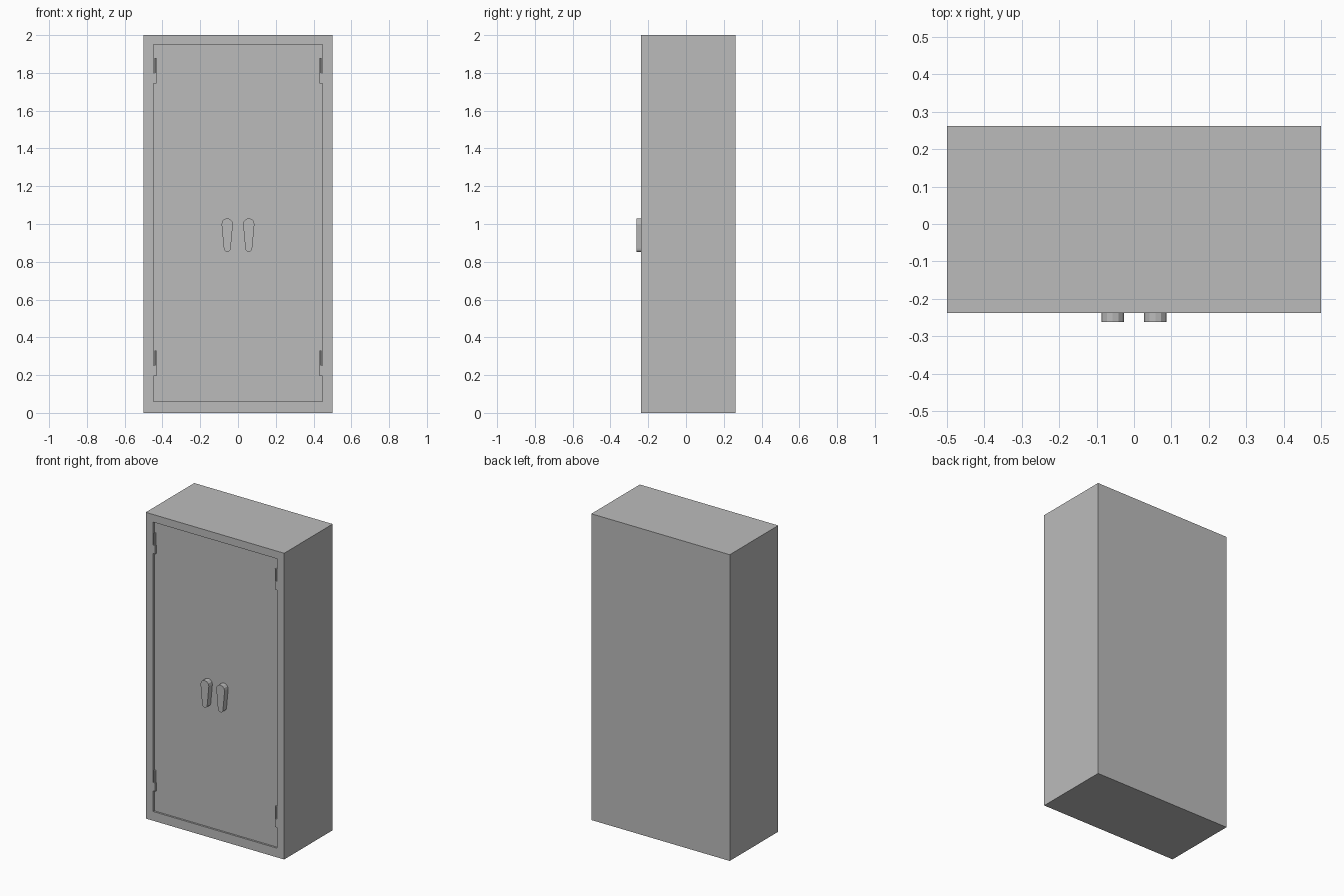
import bpy, bmesh, math
from mathutils import Vector

cube = bpy.data.objects.get("Cube")
if cube:
    bpy.data.objects.remove(cube, do_unlink=True)

GREY = (0.5, 0.5, 0.5, 1.0)
steel = bpy.data.materials.new("grey_steel")
steel.use_nodes = True
steel.diffuse_color = GREY
steel.node_tree.nodes["Principled BSDF"].inputs["Base Color"].default_value = GREY

FRONT, BACK = -0.2375, 0.2625
RECESS = 0.012
DOOR_X, DOOR_LOW, DOOR_HIGH = 0.447, 0.06, 1.95


def finish(name, bm):
    bmesh.ops.recalc_face_normals(bm, faces=bm.faces)
    mesh = bpy.data.meshes.new(name)
    bm.to_mesh(mesh)
    bm.free()
    mesh.materials.append(steel)
    obj = bpy.data.objects.new(name, mesh)
    bpy.context.collection.objects.link(obj)
    return obj


def box(name, low, high):
    bm = bmesh.new()
    bmesh.ops.create_cube(bm, size=1)
    low, high = Vector(low), Vector(high)
    for v in bm.verts:
        v.co = (low + high) / 2 + v.co * (high - low)
    return finish(name, bm)


def prism(name, outline, y0, y1):
    """Extrude an x-z outline along y."""
    bm = bmesh.new()
    face = bm.faces.new([bm.verts.new((x, y0, z)) for x, z in outline])
    out = bmesh.ops.extrude_face_region(bm, geom=[face])
    for v in out["geom"]:
        if isinstance(v, bmesh.types.BMVert):
            v.co.y = y1
    return finish(name, bm)


# Cabinet shell with the front face inset and pushed in as the closed doors
bm = bmesh.new()
bmesh.ops.create_cube(bm, size=1)
for v in bm.verts:
    v.co = (v.co.x, BACK if v.co.y > 0 else FRONT, 2 if v.co.z > 0 else 0)
bm.normal_update()
front = next(f for f in bm.faces if f.normal.y < -0.9)
bmesh.ops.inset_region(bm, faces=[front], thickness=0.05, use_even_offset=True)
for v in front.verts:
    v.co.x = math.copysign(DOOR_X, v.co.x)
    v.co.z = DOOR_HIGH if v.co.z > 1 else DOOR_LOW
out = bmesh.ops.extrude_face_region(bm, geom=[front])
for v in out["geom"]:
    if isinstance(v, bmesh.types.BMVert):
        v.co.y += RECESS
if front.is_valid:
    bmesh.ops.delete(bm, geom=[front], context="FACES_ONLY")
finish("cabinet_body", bm)


def handle_outline(cx):
    """Teardrop: wide round top narrowing to a small round foot."""
    points = []
    for centre, radius, start in ((1.0, 0.03, 0), (0.87, 0.018, math.pi)):
        for i in range(7):
            a = start + math.pi * i / 6
            points.append((cx + radius * math.cos(a), centre + radius * math.sin(a)))
    return points


for side, label in ((-1, "right"), (1, "left")):
    # Pull handle
    prism(label + "_handle", handle_outline(side * 0.057), FRONT + RECESS, -BACK)

    # Hinges: a slim upper knuckle over a flush lower leaf
    for z, level in ((0.195, "lower"), (1.745, "upper")):
        xs = sorted((side * 0.448, side * 0.432))
        box(f"{label}_{level}_hinge_leaf", (xs[0], FRONT, z),
            (xs[1], FRONT + RECESS, z + 0.055))
        bm = bmesh.new()
        bmesh.ops.create_cone(bm, cap_ends=True, segments=8, radius1=0.006,
                              radius2=0.006, depth=0.08)
        bmesh.ops.translate(bm, verts=bm.verts,
                            vec=(side * 0.437, FRONT + 0.007, z + 0.095))
        finish(f"{label}_{level}_hinge_knuckle", bm)
